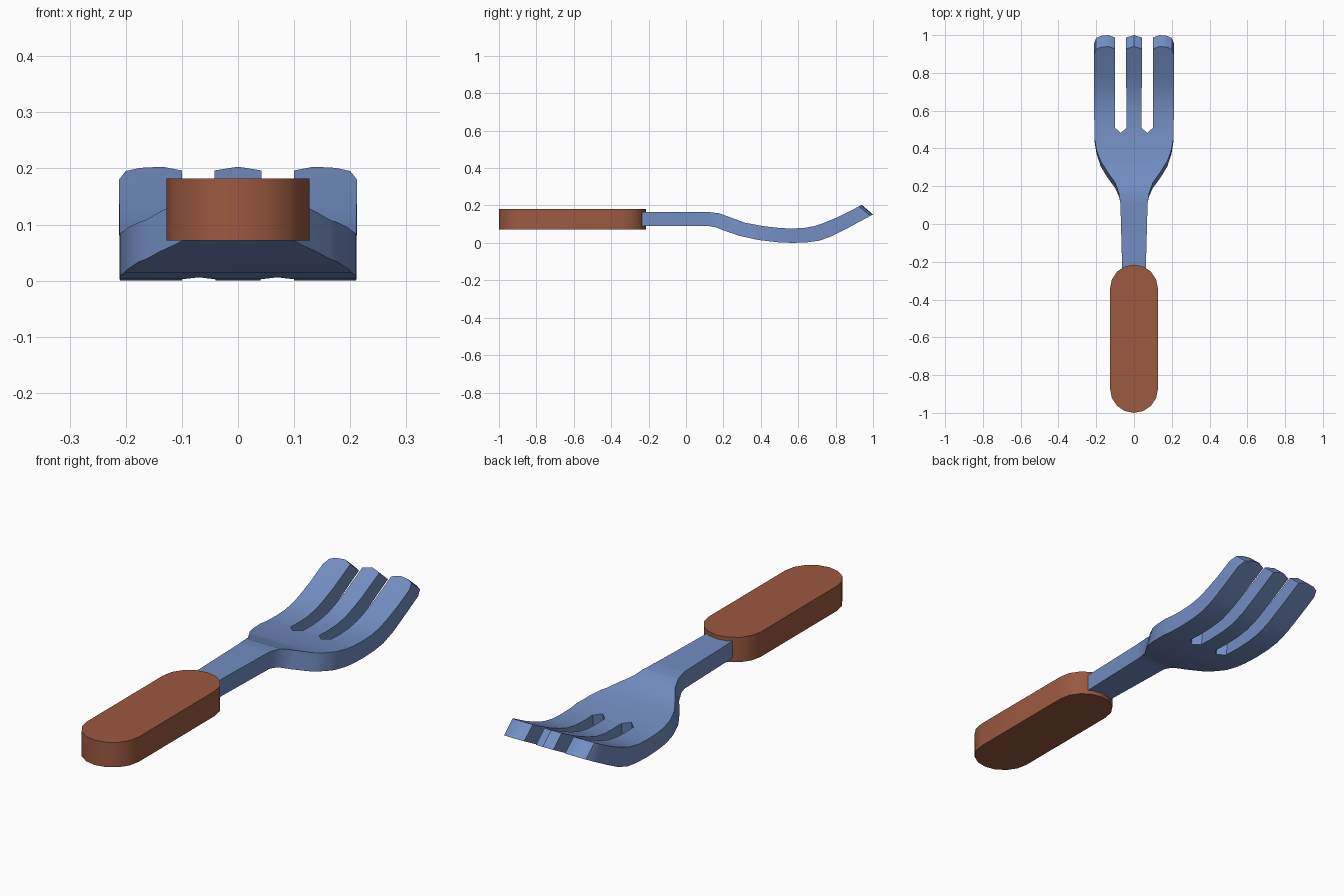
import bpy, bmesh, math

if "Cube" in bpy.data.objects:
    bpy.data.objects.remove(bpy.data.objects["Cube"])


def material(name, color):
    m = bpy.data.materials.new(name)
    m.diffuse_color = (*color, 1)
    m.use_nodes = True
    m.node_tree.nodes["Principled BSDF"].inputs["Base Color"].default_value = m.diffuse_color
    return m


def finish(bm, name, mat, angle=35):
    bmesh.ops.recalc_face_normals(bm, faces=bm.faces)
    me = bpy.data.meshes.new(name)
    bm.to_mesh(me)
    bm.free()
    me.materials.append(mat)
    ob = bpy.data.objects.new(name, me)
    bpy.context.collection.objects.link(ob)
    bpy.ops.object.select_all(action='DESELECT')
    ob.select_set(True)
    bpy.context.view_layer.objects.active = ob
    bpy.ops.object.shade_smooth_by_angle(angle=math.radians(angle))
    return ob


def extruded(outline, z0, z1):
    """Flat outline raised into a solid."""
    bm = bmesh.new()
    face = bm.faces.new([bm.verts.new((x, y, z0)) for x, y in outline])
    top = bmesh.ops.extrude_face_region(bm, geom=[face], use_keep_orig=True)["geom"]
    for v in top:
        if isinstance(v, bmesh.types.BMVert):
            v.co.z = z1
    return bm


blue = material("fork blue", (0.17, 0.27, 0.54))
brown = material("handle brown", (0.33, 0.10, 0.052))

# Handle: stadium-shaped block
R = 0.127
stadium = []
for cy, start in ((-0.342, 0), (-1 + R, math.pi)):
    for i in range(9):
        a = start + math.pi * i / 8
        stadium.append((R * math.cos(a), cy + R * math.sin(a)))
finish(extruded(stadium, 0.072, 0.182), "handle", brown)

# Fork: half outline from neck to middle prong, then mirrored
half = [(0.062, -0.26), (0.072, 0.11), (0.08, 0.155), (0.10, 0.205), (0.14, 0.26),
        (0.177, 0.32), (0.198, 0.38), (0.21, 0.45), (0.212, 0.925), (0.20, 0.955),
        (0.175, 0.966), (0.135, 0.97), (0.10, 0.957), (0.10, 0.505), (0.07, 0.475),
        (0.04, 0.505), (0.042, 0.957)]
outline = half + [(0, 0.97)] + [(-x, y) for x, y in reversed(half)]

# Side profile: outline y, bottom y and z, top y and z
profile = [(-0.26, -0.26, 0.09, -0.26, 0.165), (0.12, 0.12, 0.09, 0.12, 0.165),
           (0.17, 0.16, 0.083, 0.18, 0.158), (0.22, 0.205, 0.065, 0.235, 0.137),
           (0.30, 0.285, 0.038, 0.315, 0.108), (0.40, 0.39, 0.015, 0.41, 0.090),
           (0.50, 0.495, 0.003, 0.505, 0.079), (0.57, 0.57, 0.0, 0.57, 0.077),
           (0.64, 0.648, 0.003, 0.632, 0.080), (0.70, 0.713, 0.012, 0.687, 0.090),
           (0.76, 0.78, 0.036, 0.74, 0.108), (0.84, 0.87, 0.082, 0.81, 0.137),
           (0.97, 1.0, 0.152, 0.94, 0.203)]

bm = extruded(outline, 0, 1)
for p in profile[1:-1]:
    bmesh.ops.bisect_plane(bm, geom=bm.verts[:] + bm.edges[:] + bm.faces[:],
                           plane_co=(0, p[0], 0), plane_no=(0, 1, 0), dist=1e-5)
# Bend the slab along the side profile
for v in bm.verts:
    for a, b in zip(profile, profile[1:]):
        if v.co.y <= b[0] + 1e-6:
            break
    f = (v.co.y - a[0]) / (b[0] - a[0])
    k = 3 if v.co.z > 0.5 else 1
    v.co.y, v.co.z = (a[k + j] + (b[k + j] - a[k + j]) * f for j in (0, 1))
finish(bm, "fork_head_and_neck", blue)
